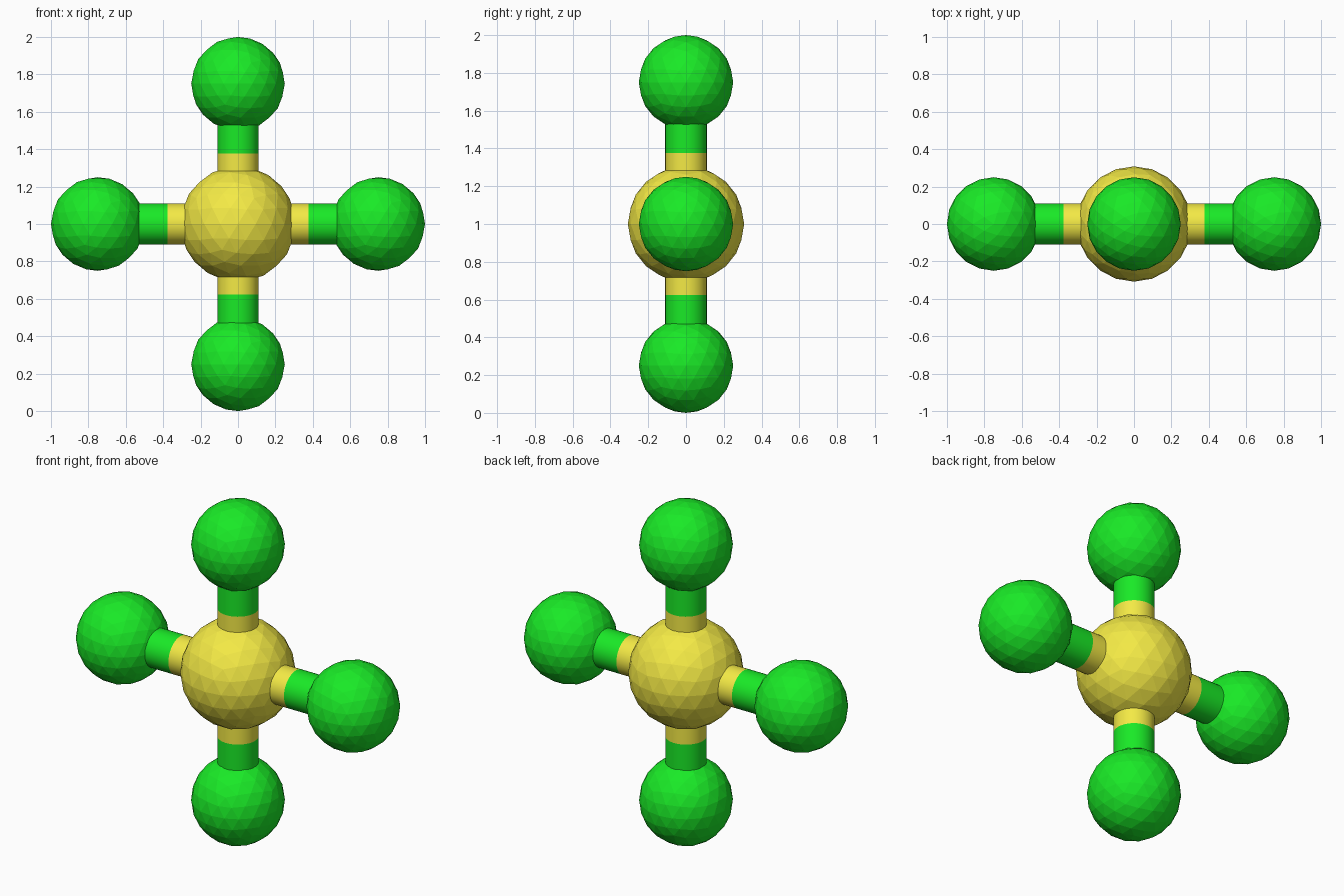
import bpy
import math
from mathutils import Vector

if "Cube" in bpy.data.objects:
    bpy.data.objects.remove(bpy.data.objects["Cube"])

CENTRE = Vector((0, 0, 1.0))
REACH = 0.75        # centre to outer ball
SPLIT = 0.376       # where the rod colour changes
ROD_R = 0.11


def material(name, rgb):
    m = bpy.data.materials.new(name)
    m.diffuse_color = (*rgb, 1)
    m.use_nodes = True
    m.node_tree.nodes["Principled BSDF"].inputs["Base Color"].default_value = m.diffuse_color
    return m


YELLOW = material("yellow", (0.90, 0.82, 0.06))
GREEN = material("green", (0.01, 0.82, 0.02))


def ball(name, loc, radius, mat):
    bpy.ops.mesh.primitive_ico_sphere_add(subdivisions=3, radius=radius, location=loc)
    ob = bpy.context.object
    ob.name = name
    ob.data.materials.append(mat)


def rod(name, direction, start, end, mat):
    bpy.ops.mesh.primitive_cylinder_add(
        vertices=32, radius=ROD_R, depth=end - start,
        location=CENTRE + direction * (start + end) / 2,
        rotation=direction.to_track_quat('Z', 'Y').to_euler())
    ob = bpy.context.object
    ob.name = name
    ob.data.materials.append(mat)
    bpy.ops.object.shade_smooth_by_angle(angle=math.radians(30))


# Central ball
ball("centre_ball", CENTRE, 0.308, YELLOW)

# Four arms: two-tone rod and an outer ball
arms = {"right": (1, 0, 0), "left": (-1, 0, 0), "top": (0, 0, 1), "bottom": (0, 0, -1)}
for side, d in arms.items():
    d = Vector(d)
    rod(side + "_inner_rod", d, 0.0, SPLIT, YELLOW)
    rod(side + "_outer_rod", d, SPLIT, REACH, GREEN)
    ball(side + "_ball", CENTRE + d * REACH, 0.25, GREEN)
